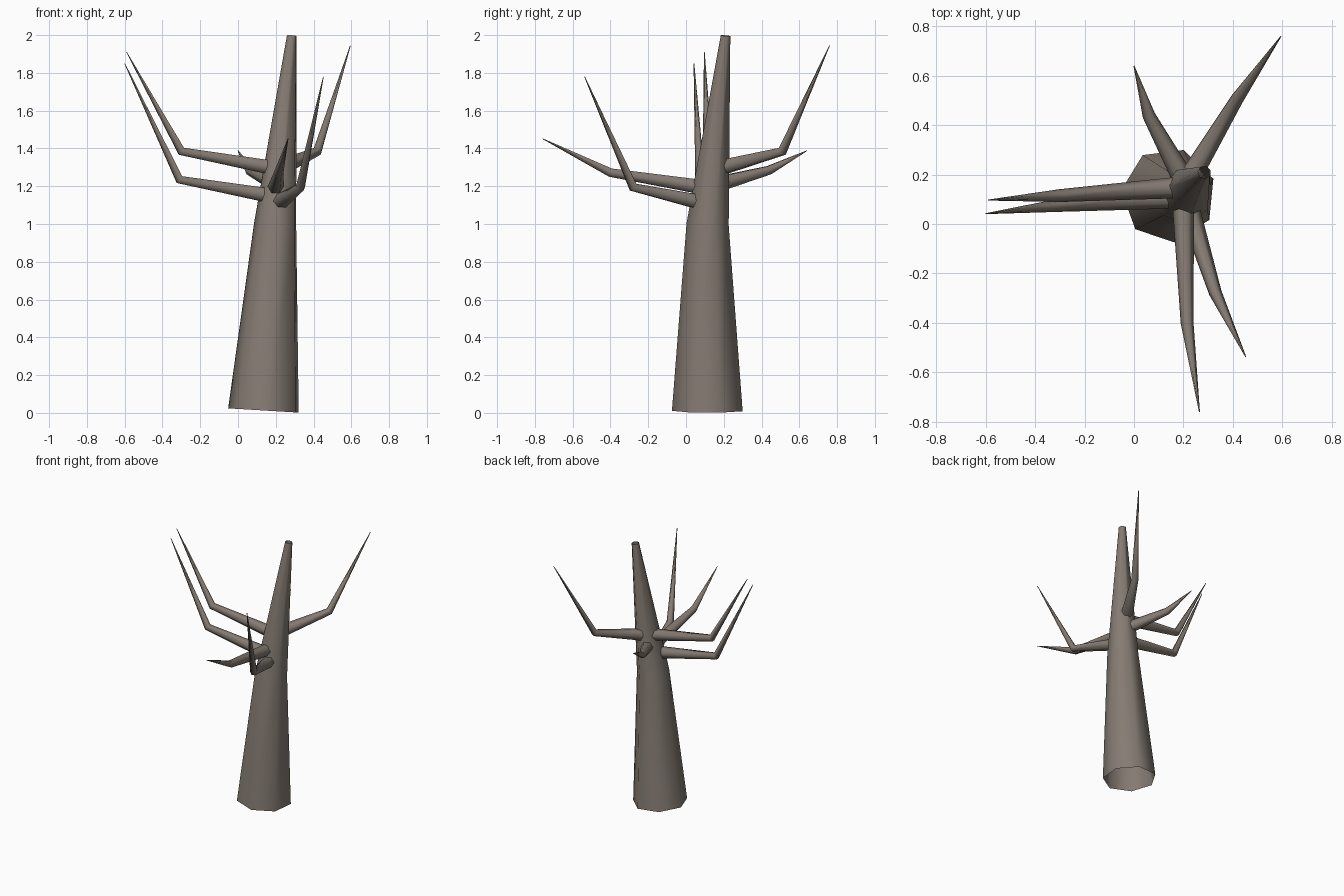
import bpy, bmesh, math
from mathutils import Vector

if "Cube" in bpy.data.objects:
    bpy.data.objects.remove(bpy.data.objects["Cube"])

bark = bpy.data.materials.new("grey_brown_bark")
bark.diffuse_color = (0.235, 0.2, 0.17, 1)
bark.use_nodes = True
bark.node_tree.nodes["Principled BSDF"].inputs["Base Color"].default_value = bark.diffuse_color


def tapered_tube(name, rings, sides, phase=0.0, level=0.0):
    """Open tube through (centre, radius) rings; level=1 keeps rings horizontal."""
    pts = [Vector(p) for p, r in rings]
    bm = bmesh.new()
    loops = []
    for i, (p, r) in enumerate(rings):
        before = (pts[i] - pts[i - 1]).normalized() if i else Vector()
        after = (pts[i + 1] - pts[i]).normalized() if i < len(pts) - 1 else Vector()
        axis = (before + after).normalized()
        if level:
            # rings sheared to follow the lean, seen round from above
            u, v = Vector((1, 0, -axis.x / axis.z)), Vector((0, 1, -axis.y / axis.z))
        else:
            u = axis.cross(Vector((0, 0, 1))).normalized()
            v = u.cross(axis)
        loops.append([bm.verts.new(pts[i] + r * (math.cos(a) * u + math.sin(a) * v))
                      for a in (phase + math.tau * k / sides for k in range(sides))])
    for a, b in zip(loops, loops[1:]):
        for k in range(sides):
            n = (k + 1) % sides
            bm.faces.new((a[k], a[n], b[n], b[k]))
    bmesh.ops.recalc_face_normals(bm, faces=bm.faces)
    me = bpy.data.meshes.new(name)
    bm.to_mesh(me)
    bm.free()
    me.materials.append(bark)
    ob = bpy.data.objects.new(name, me)
    bpy.context.collection.objects.link(ob)
    for f in me.polygons:
        f.use_smooth = True
    return ob


# Leaning trunk, open at both ends
tapered_tube("trunk", [((0.14, 0.117, 0.0125), 0.193),
                       ((0.2, 0.117, 1.0), 0.115),
                       ((0.285, 0.21, 1.997), 0.026)], 7, math.radians(20), level=1)

# Bent branches: root, elbow, tip
branches = {
    "lower_left_branch": ((0.14, 0.105, 1.155), (-0.31, 0.075, 1.235), (-0.6, 0.042, 1.85)),
    "upper_left_branch": ((0.17, 0.147, 1.3), (-0.3, 0.115, 1.385), (-0.59, 0.097, 1.91)),
    "right_back_branch": ((0.24, 0.21, 1.305), (0.42, 0.51, 1.385), (0.595, 0.76, 1.945)),
    "back_branch": ((0.19, 0.2, 1.22), (0.06, 0.44, 1.285), (0.0, 0.64, 1.388)),
    "front_branch": ((0.2, 0.055, 1.2), (0.215, -0.4, 1.272), (0.265, -0.76, 1.452)),
    "right_front_branch": ((0.225, 0.055, 1.12), (0.33, -0.28, 1.195), (0.452, -0.537, 1.78)),
}
for name, (root, elbow, tip) in branches.items():
    tapered_tube(name, [(root, 0.043), (elbow, 0.026), (tip, 0.002)], 6)
